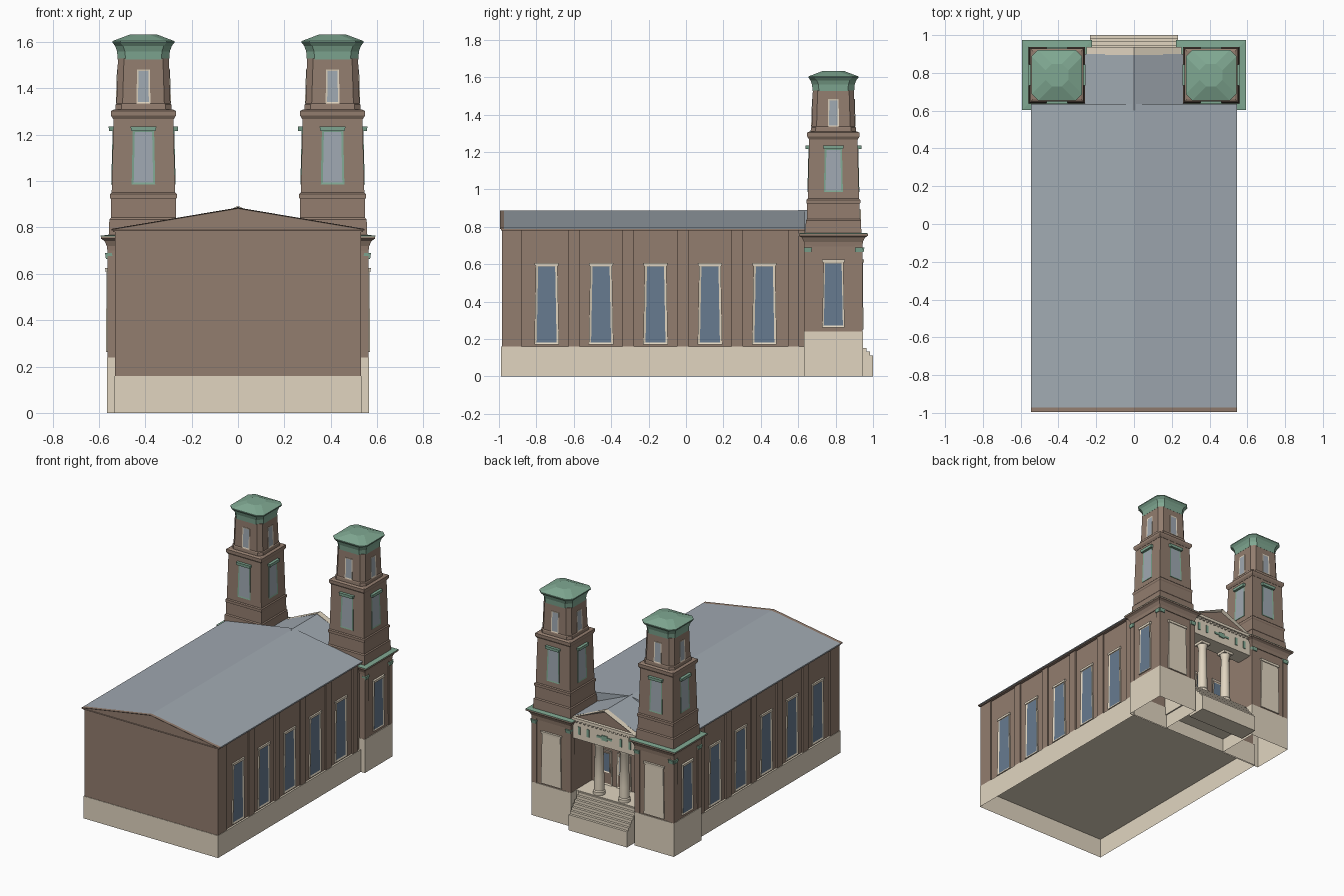
import bpy, bmesh
from math import sin, cos, pi
from mathutils import Vector

cube = bpy.data.objects.get("Cube")
if cube:
    bpy.data.objects.remove(cube, do_unlink=True)


def material(name, r, g, b):
    m = bpy.data.materials.new(name)
    m.use_nodes = True
    col = [(c / 255) ** 2.2 for c in (r, g, b)] + [1]
    m.diffuse_color = col
    m.node_tree.nodes["Principled BSDF"].inputs["Base Color"].default_value = col
    return m


BROWN = material("brown stone", 145, 124, 110)
CREAM = material("cream stone", 224, 212, 191)
SLATE = material("slate roof", 159, 168, 176)
GREEN = material("green copper", 127, 167, 145)
GLASS = material("blue glass", 103, 122, 143)
LOUVRE = material("grey louvre", 158, 167, 176)


def finish(name, bm, mats):
    bmesh.ops.recalc_face_normals(bm, faces=bm.faces[:])
    mesh = bpy.data.meshes.new(name)
    bm.to_mesh(mesh)
    bm.free()
    ob = bpy.data.objects.new(name, mesh)
    bpy.context.collection.objects.link(ob)
    for m in mats:
        mesh.materials.append(m)
    return ob


def solid(bm, a, b):
    """Join two matching outlines into a closed solid and return the second cap."""
    va, vb = [bm.verts.new(p) for p in a], [bm.verts.new(p) for p in b]
    n = len(a)
    for i in range(n):
        bm.faces.new((va[i], va[(i + 1) % n], vb[(i + 1) % n], vb[i]))
    bm.faces.new(va)
    cap = bm.faces.new(vb)
    bmesh.ops.recalc_face_normals(bm, faces=bm.faces[:])
    return cap


def box(name, x, y, z, mat, open_bottom=False):
    bm = bmesh.new()
    outline = [(x[0], y[0]), (x[1], y[0]), (x[1], y[1]), (x[0], y[1])]
    solid(bm, [(*p, z[0]) for p in outline], [(*p, z[1]) for p in outline])
    if open_bottom:
        low = [f for f in bm.faces if f.normal.z < -0.9]
        bmesh.ops.delete(bm, geom=low, context='FACES_ONLY')
    return finish(name, bm, [mat])


def prism(name, pts, y0, y1, mat, inset=0, depth=0, panel=None):
    """Extrude an x-z outline along y; the y1 end may hold a sunk panel."""
    bm = bmesh.new()
    cap = solid(bm, [(x, y0, z) for x, z in pts], [(x, y1, z) for x, z in pts])
    if inset:
        bmesh.ops.inset_region(bm, faces=[cap], thickness=inset, depth=-depth)
        cap.material_index = 1
    return finish(name, bm, [mat, panel or mat])


def ring(r, chamfer):
    if chamfer == 'round':
        return [(r * cos(i * pi / 10), r * sin(i * pi / 10)) for i in range(20)]
    if not chamfer:
        return [(r, -r), (r, r), (-r, r), (-r, -r)]
    c = r - chamfer
    return [(r, -c), (r, c), (c, r), (-c, r), (-r, c), (-r, -c), (-c, -r), (c, -r)]


def loft(name, at, profile, mat, chamfer=0):
    """Stack rings of (half width, height)."""
    bm = bmesh.new()
    rows = [[bm.verts.new((at[0] + x, at[1] + y, z)) for x, y in ring(r, chamfer)]
            for r, z in profile]
    n = len(rows[0])
    for a, b in zip(rows, rows[1:]):
        for i in range(n):
            bm.faces.new((a[i], a[(i + 1) % n], b[(i + 1) % n], b[i]))
    bm.faces.new(rows[0])
    bm.faces.new(rows[-1])
    return finish(name, bm, [mat])


def window(name, at, angle, d, w, z, frame, glass=None, inset=0.014, sink=0.004):
    """Tapered opening or plate; d, w, z are (bottom, top) distance, half width, height."""
    out, side = Vector((cos(angle), sin(angle), 0)), Vector((-sin(angle), cos(angle), 0))
    base = Vector((*at, 0))

    def outline(back):
        return [base + out * (d[k] - back) + side * (s * w[k]) + Vector((0, 0, z[k]))
                for s, k in ((-1, 0), (1, 0), (1, 1), (-1, 1))]
    bm = bmesh.new()
    cap = solid(bm, outline(0.03), outline(0))
    if glass:
        bmesh.ops.inset_region(bm, faces=[cap], thickness=inset, depth=-sink)
        cap.material_index = 1
    return finish(name, bm, [frame, glass or frame])


# Hall: plinth, walls, cornice and raised floor
box("hall_plinth", (-.533, .533), (-.988, .64), (0, .16), CREAM, True)
box("hall_floor", (-.53, .53), (-.985, .63), (.138, .142), CREAM)
box("hall_walls", (-.52, .52), (-.985, .635), (.15, .785), BROWN)
box("hall_front_wall", (-.53, .53), (-.985, -.93), (.16, .785), BROWN)
box("hall_cornice", (-.54, .54), (-.988, .635), (.78, .79), BROWN)

# Roof with a brown gable at the plain end
gable = [(-.545, .787), (.545, .787), (.545, .794), (0, .886), (-.545, .794)]
prism("hall_roof", gable, -.972, .635, SLATE)
prism("front_gable", gable, -.97, -.995, BROWN, .004, .004)

# Side bays
bays = [-.745 + .291 * i for i in range(5)]
for s, angle in ((1, 0), (-1, pi)):
    for y in bays:
        window("hall_window", (0, y), angle, (.529, .529), (.066, .058), (.17, .6),
               CREAM, GLASS, .018, .005)
        window("hall_window_lintel", (0, y), angle, (.531, .531), (.062, .066), (.59, .606), CREAM)
    for y in [b - .1455 for b in bays[1:]] + [.575, -.91]:
        x = sorted((s * .5, s * .53))
        box("hall_pier", x, (y - .03, y + .03), (.16, .785), BROWN)

# Twin towers
for s in (-1, 1):
    c = (s * .408, .788)
    h = .157
    outer = 0 if s > 0 else pi
    box("tower_plinth", (c[0] - h, c[0] + h), (c[1] - h, c[1] + h), (0, .24), CREAM, True)
    loft("tower_lower_stage", c, [(.152, .24), (.15, .72)], BROWN)
    for i in (-.136, .136):
        for j in (-.136, .136):
            loft("tower_corner_pier", (c[0] + i, c[1] + j), [(.02, .24), (.02, .7)], BROWN)
        window("pier_capital", (c[0], c[1] + i), outer, (.162, .166), (.019, .021), (.665, .69), GREEN)
        window("pier_capital", (c[0] + i, c[1]), pi / 2, (.162, .166), (.019, .021), (.665, .69), GREEN)
    loft("tower_cornice", c, [(.155, .695), (.158, .72), (.168, .742), (.184, .752), (.184, .764)], BROWN)
    loft("cornice_copper_cap", c, [(.185, .762), (.185, .765), (.15, .768)], GREEN)
    loft("tower_pedestal", c, [(.15, .765), (.147, .835), (.141, .842), (.14, .922), (.144, .928),
                               (.144, .944), (.138, .95)], BROWN)
    loft("tower_middle_stage", c, [(.137, .95), (.129, 1.275)], BROWN)
    loft("middle_cornice", c, [(.131, 1.268), (.14, 1.283), (.14, 1.303), (.128, 1.309)], BROWN)
    loft("belfry", c, [(.122, 1.305), (.12, 1.33), (.116, 1.335), (.11, 1.53)], BROWN, .026)
    loft("belfry_copper_crown", c, [(.111, 1.525), (.114, 1.56), (.122, 1.583), (.134, 1.598),
                                    (.134, 1.604), (.06, 1.632)], GREEN, .034)
    for k in range(4):
        a = k * pi / 2
        window("louvre_opening", c, a, (.139, .133), (.051, .046), (.985, 1.22),
               GREEN, LOUVRE, .0125, .0015)
        window("louvre_lintel", c, a, (.149, .15), (.052, .056), (1.216, 1.236), GREEN)
        window("belfry_window", c, a, (.119, .1145), (.03, .028), (1.335, 1.482),
               CREAM, LOUVRE, .0095, .0015)
    window("tower_window", c, outer, (.161, .16), (.06, .053), (.262, .612), CREAM, GLASS, .013)
    window("tower_window_lintel", c, outer, (.164, .165), (.058, .062), (.608, .625), CREAM)
    window("tower_panel", c, pi / 2, (.16, .159), (.08, .072), (.25, .612), CREAM)
    window("tower_panel_lintel", c, pi / 2, (.164, .165), (.077, .081), (.608, .625), CREAM)

# Porch: floor, wall, doors
box("porch_floor", (-.26, .26), (.6, .885), (.1, .24), CREAM)
box("porch_wall", (-.26, .26), (.62, .7), (.24, .77), BROWN)
for x in (-.15, 0, .15):
    window("porch_door", (x, 0), pi / 2, (.708, .708), (.058, .052), (.24, .49), CREAM, BROWN, .012)
    window("door_window", (x, 0), pi / 2, (.71, .71), (.042, .04), (.33, .47), CREAM, GLASS, .009)

# Steps
for i in range(7):
    edge = 1 - .0175 * i
    box("step", (-.232, .232), (.86, edge), (0 if i == 0 else .1, .112 + .0205 * i), CREAM)

# Columns
for x in (-.1, .1):
    col = loft("column", (x, .84), [(.04, .24), (.04, .262), (.034, .27), (.033, .35), (.028, .58),
                                    (.031, .585), (.031, .595), (.036, .612)], CREAM, 'round')
    bpy.context.view_layer.objects.active = col
    col.select_set(True)
    bpy.ops.object.shade_smooth_by_angle(angle=.6)
    col.select_set(False)
    loft("column_abacus", (x, .84), [(.037, .61), (.037, .63)], CREAM)

# Entablature with copper ornaments
box("entablature", (-.255, .255), (.8, .922), (.628, .765), CREAM)
box("entablature_cornice", (-.252, .252), (.9, .937), (.762, .782), CREAM)
for i in range(15):
    x = -.224 + .032 * i
    box("dentil", (x - .007, x + .007), (.92, .931), (.747, .763), CREAM)
box("centre_ornament", (-.06, .06), (.92, .927), (.685, .7), GREEN)
box("centre_ornament_boss", (-.022, .022), (.92, .929), (.675, .71), GREEN)
for x in (-.2, -.13, .13, .2):
    box("frieze_ornament", (x - .009, x + .009), (.92, .927), (.665, .72), GREEN)

# Porch pediment and roof
pediment = [(-.25, .78), (.25, .78), (0, .893)]
prism("porch_roof", [(-.27, .774), (.27, .774), (0, .889)], .6, .9, SLATE)
prism("porch_pediment", pediment, .895, .936, CREAM, .016, .018, BROWN)
